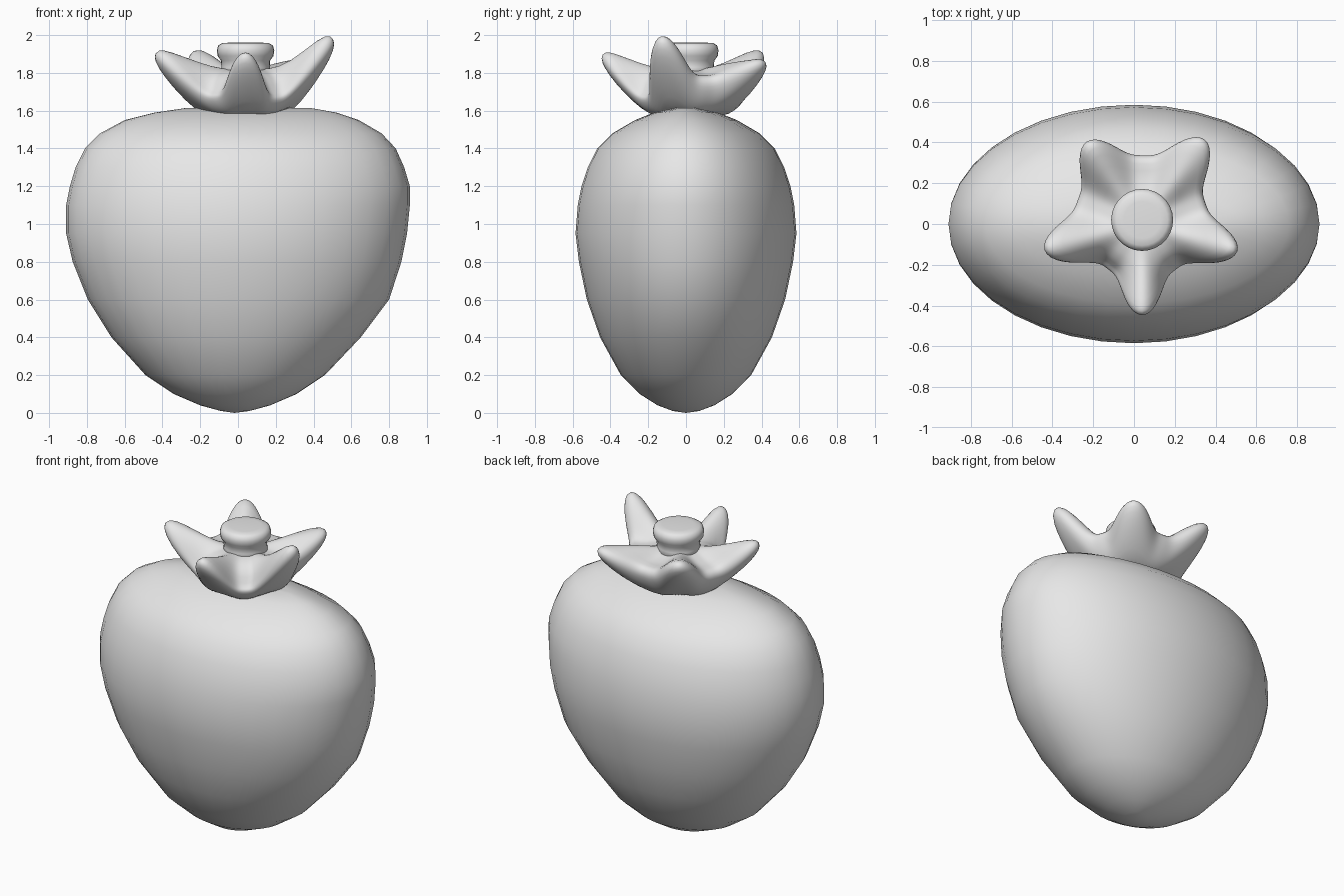
import bpy, bmesh
from math import sin, cos, pi, tau, radians

cube = bpy.data.objects.get("Cube")
if cube:
    bpy.data.objects.remove(cube, do_unlink=True)

grey = bpy.data.materials.new("plain_grey")
grey.use_nodes = True
grey.diffuse_color = (0.8, 0.8, 0.8, 1)
grey.node_tree.nodes["Principled BSDF"].inputs["Base Color"].default_value = (0.8, 0.8, 0.8, 1)


def loft(name, rings, bottom, top, subdivide=0):
    """Skin a stack of closed rings and close it with a fan at each end."""
    bm = bmesh.new()
    loops = [[bm.verts.new(p) for p in ring] for ring in rings]
    n = len(loops[0])
    for a, b in zip(loops, loops[1:]):
        for i in range(n):
            j = (i + 1) % n
            bm.faces.new((a[i], a[j], b[j], b[i]))
    for loop, tip in ((loops[0], bottom), (loops[-1], top)):
        v = bm.verts.new(tip)
        for i in range(n):
            bm.faces.new((loop[i], loop[(i + 1) % n], v))
    bmesh.ops.recalc_face_normals(bm, faces=bm.faces)
    mesh = bpy.data.meshes.new(name)
    bm.to_mesh(mesh)
    bm.free()
    mesh.materials.append(grey)
    for p in mesh.polygons:
        p.use_smooth = True
    obj = bpy.data.objects.new(name, mesh)
    bpy.context.collection.objects.link(obj)
    if subdivide:
        mod = obj.modifiers.new("smooth", "SUBSURF")
        mod.levels = mod.render_levels = subdivide
    return obj


# Fruit body: height, reach to -x, +x, and half depth
PROFILE = [
    (0.01, .09, .06, .07), (0.04, .20, .17, .15), (0.1, .34, .31, .245),
    (0.2, .49, .46, .345), (0.4, .67, .65, .455), (0.6, .795, .80, .525),
    (0.8, .875, .865, .567), (0.95, .91, .895, .585), (1.1, .91, .91, .573),
    (1.2, .89, .91, .553), (1.3, .86, .88, .52), (1.4, .81, .835, .47),
    (1.48, .73, .76, .39), (1.55, .60, .64, .27), (1.59, .44, .52, .17),
    (1.615, .27, .38, .07),
]
SIDES = 36
body = []
for z, left, right, depth in PROFILE:
    ring = []
    for i in range(SIDES):
        a = tau * i / SIDES
        ring.append(((right if cos(a) > 0 else left) * cos(a), depth * sin(a), z))
    body.append(ring)
loft("fruit_body", body, (-0.02, 0, 0), (0.04, 0, 1.6))

# Leafy crown: arm angle, arm reach, tip height, then reach and rim of the next notch
CX, CY = 0.04, 0.0
ARMS = [
    (-90, .46, 1.92, .28, 1.68), (-16, .50, 2.01, .33, 1.77),
    (53.5, .53, 1.88, .34, 1.77), (124, .50, 1.93, .34, 1.76),
    (195, .51, 1.93, .28, 1.69),
]
# Section steps from underside to inner edge: reach fraction, height fraction
ARM_STEPS = [(.42, .04), (.62, .25), (.82, .52), (.95, .75), (1, .91), (.95, 1), (.84, .98)]
NOTCH_STEPS = [(.58, .04), (.76, .18), (.9, .42), (.98, .7), (1, .88), (.97, 1), (.9, 1.1)]
BASE = 1.56
STEPS = 14
crown = [[] for _ in range(len(ARM_STEPS) + 2)]
for k, (angle, reach, tip, n_reach, n_rim) in enumerate(ARMS):
    nxt = ARMS[(k + 1) % len(ARMS)]
    span = (nxt[0] - angle) % 360
    for s in range(STEPS):
        t = s / STEPS
        w = (0.5 + 0.5 * cos(tau * t)) ** 1.8
        arm_r, arm_z = (reach, tip) if t < 0.5 else nxt[1:3]
        a = radians(angle + span * t)
        section = []
        for (ar, az), (nr, nz) in zip(ARM_STEPS, NOTCH_STEPS):
            r = w * ar * arm_r + (1 - w) * nr * n_reach
            z = BASE + w * az * (arm_z - BASE) + (1 - w) * nz * (n_rim - BASE)
            section.append((r, z))
        section += [(.22 + .02 * w, 1.78 + .07 * w), (.13, 1.82)]
        for ring, (r, z) in zip(crown, section):
            ring.append((CX + r * cos(a), CY + r * sin(a), z))
loft("leafy_crown", crown, (CX, CY, 1.56), (CX, CY, 1.82), 1)

# Stem stub with a rounded cap
STEM = [(.14, 1.78), (.128, 1.83), (.13, 1.865), (.148, 1.89), (.152, 1.92),
        (.145, 1.945), (.125, 1.957), (.09, 1.96)]
stem = [[(CX + r * cos(tau * i / 28), .02 + r * sin(tau * i / 28), z) for i in range(28)]
        for r, z in STEM]
loft("stem_stub", stem, (CX, .02, 1.78), (CX, .02, 1.96))
